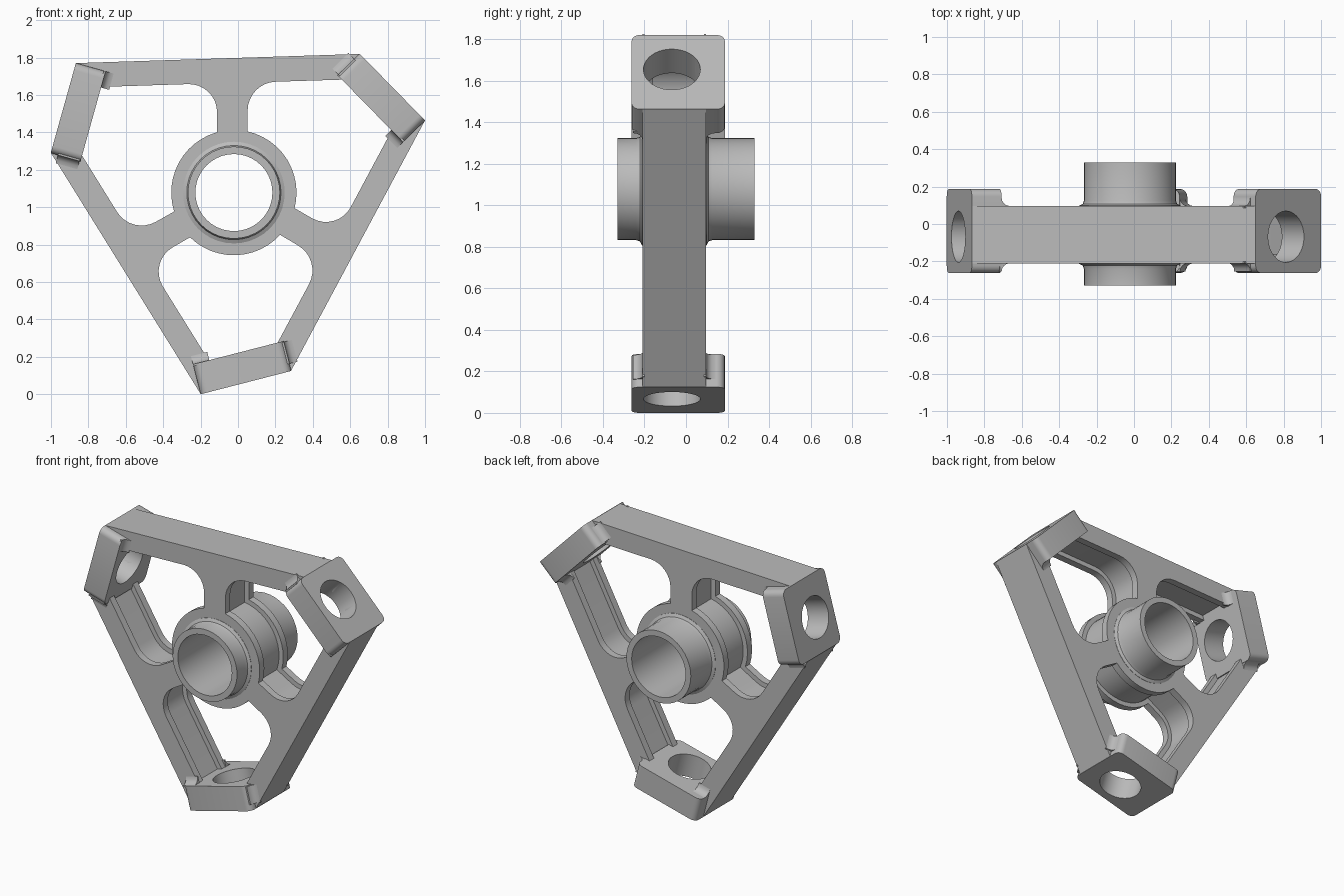
import bpy, bmesh
from math import sin, cos, asin, radians, pi, tau
from mathutils import Vector

if "Cube" in bpy.data.objects:
    bpy.data.objects.remove(bpy.data.objects["Cube"], do_unlink=True)

HUB = Vector((-0.022, 0, 1.078))          # hub centre
FRONT, BACK = -0.21, 0.096                # plate faces
PAD_FRONT, PAD_BACK = -0.262, 0.187
PAD_IN, PAD_OUT = 0.835, 1.0              # pad distances from the hub
T0, T1 = -0.44, 0.06                      # pad extent along its tangent
X, Y, Z = Vector((1, 0, 0)), Vector((0, 1, 0)), Vector((0, 0, 1))
PAD_ANGLES = [radians(a) for a in (44.4, 164.4, 284.4)]

metal = bpy.data.materials.new("grey_metal")
metal.use_nodes = True
metal.diffuse_color = (0.5, 0.5, 0.5, 1)
metal.node_tree.nodes["Principled BSDF"].inputs["Base Color"].default_value = (0.5, 0.5, 0.5, 1)


def make_object(name, bm):
    bmesh.ops.recalc_face_normals(bm, faces=bm.faces)
    mesh = bpy.data.meshes.new(name)
    bm.to_mesh(mesh)
    bm.free()
    mesh.materials.append(metal)
    obj = bpy.data.objects.new(name, mesh)
    bpy.context.collection.objects.link(obj)
    return obj


def prism(name, pts, ax, ay, az, lo, hi, origin=HUB):
    """Extrude a 2D outline in the ax, ay plane along az."""
    bm = bmesh.new()
    ends = [[bm.verts.new(origin + ax * u + ay * v + az * h) for u, v in pts] for h in (lo, hi)]
    bm.faces.new(ends[0])
    bm.faces.new(ends[1][::-1])
    for i in range(len(pts)):
        j = (i + 1) % len(pts)
        bm.faces.new((ends[0][i], ends[0][j], ends[1][j], ends[1][i]))
    return make_object(name, bm)


def circle(r, cx=0, cy=0, n=40):
    return [(cx + r * cos(tau * i / n), cy + r * sin(tau * i / n)) for i in range(n)]


def rounded(prev, corner, nxt, r, n=8):
    """Arc that rounds one corner of an outline."""
    p, c, q = Vector(prev), Vector(corner), Vector(nxt)
    a, b = (p - c).normalized(), (q - c).normalized()
    half = a.angle(b) / 2
    mid = c + (a + b).normalized() * (r / sin(half))
    tan_len = r * cos(half) / sin(half)
    s, e = (c + a * tan_len - mid).normalized(), (c + b * tan_len - mid).normalized()
    return [tuple(mid + s.slerp(e, i / n) * r) for i in range(n + 1)]


def cut(obj, cutters):
    for c in cutters:
        c.hide_render = True
        mod = obj.modifiers.new("cut", 'BOOLEAN')
        mod.operation, mod.solver, mod.object = 'DIFFERENCE', 'EXACT', c
    bpy.context.view_layer.update()
    graph = bpy.context.evaluated_depsgraph_get()
    mesh = bpy.data.meshes.new_from_object(obj.evaluated_get(graph))
    obj.modifiers.clear()
    obj.data = mesh


def smooth(obj):
    bpy.ops.object.select_all(action='DESELECT')
    obj.select_set(True)
    bpy.context.view_layer.objects.active = obj
    bpy.ops.object.shade_smooth_by_angle(angle=radians(32))


def window(g):
    """Window outline, grown by g, between two spokes, the hub collar and two arms."""
    down, out = Vector((0.5, -0.866)) * g, Vector((-0.85, -0.527)) * g
    top_pad = (-0.768, 0.563 + g)
    top = (-0.09 + g, 0.585 + g)
    low = Vector((-0.547, -0.229)) + down + out
    arm_pad = Vector((-0.848, 0.257)) + out
    R = 0.335 - g
    a0 = pi / 2 + asin((0.09 - g) / R)
    a1 = radians(210) - asin((0.072 - g) / R)
    arc = [(R * cos(a0 + (a1 - a0) * i / 12), R * sin(a0 + (a1 - a0) * i / 12)) for i in range(13)]
    return ([top_pad] + rounded(top_pad, top, arc[0], 0.15 + g) + arc
            + rounded(arc[-1], low, arm_pad, 0.155 + g) + [tuple(arm_pad)])


def pad_axes(a):
    return X * cos(a) + Z * sin(a), Z * cos(a) - X * sin(a)


# Plate: outline through the outer pad corners
outline = []
for a in PAD_ANGLES:
    n, t = pad_axes(a)
    for s in (T0, T1):
        p = n * (PAD_OUT - 0.002) + t * s
        outline.append((p.x, p.z))
plate = prism("frame_plate", outline, X, Z, Y, FRONT, BACK)

# Windows with a recessed channel round their inner walls, plus the bore
cutters = [prism("bore_cutter", circle(0.225), X, Z, Y, -0.5, 0.5)]
for k in range(3):
    ax, ay = pad_axes(tau * k / 3)
    cutters.append(prism("window_cutter", window(0), ax, ay, Y, -0.5, 0.5))
    cutters.append(prism("channel_cutter", window(0.032), ax, ay, Y, FRONT + 0.05, BACK - 0.05))

# Mounting pads with holes
holes, pads = [], []
corners = [(T0, PAD_FRONT), (T1, PAD_FRONT), (T1, PAD_BACK), (T0, PAD_BACK)]
shape = []
for i in range(4):
    shape += rounded(corners[i - 1], corners[i], corners[(i + 1) % 4], 0.04, 5)
for a in PAD_ANGLES:
    n, t = pad_axes(a)
    pad = prism("mounting_pad", shape, t, Y, n, PAD_IN, PAD_OUT)
    hole = prism("hole_cutter", circle(0.137, -0.172, -0.068), t, Y, n, 0.7, 1.2)
    cut(pad, [hole])
    pads.append(pad)
    holes.append(hole)
cut(plate, cutters + holes)
for c in cutters + holes:
    bpy.data.objects.remove(c, do_unlink=True)

# Fillets where the pads meet the plate faces
w = 0.045
cove = [(-0.01, -0.01), (w, -0.01), (w, 0), (0.6 * w, 0.08 * w), (0.3 * w, 0.3 * w),
        (0.08 * w, 0.6 * w), (0, w), (-0.01, w)]
fillets = []
for a in PAD_ANGLES:
    n, t = pad_axes(a)
    for side, y in ((-Y, FRONT), (Y, BACK)):
        base = HUB + Y * y
        fillets.append(prism("inner_fillet", cove, -n, side, t, T0, -0.35, base + n * PAD_IN))
        fillets.append(prism("end_fillet", cove, t, side, n, PAD_IN + 0.005, 0.96, base + t * T1))

# Hub tube with flared roots, spun round its axis
profile = [(0.206, -0.33), (0.246, -0.33), (0.246, -0.24), (0.252, -0.222), (0.272, FRONT - 0.002),
           (0.272, BACK + 0.002), (0.252, 0.108), (0.246, 0.126), (0.246, 0.33), (0.206, 0.33)]
bm = bmesh.new()
N = 40
rings = [[bm.verts.new(HUB + Vector((r * cos(tau * i / N), y, r * sin(tau * i / N)))) for i in range(N)]
         for r, y in profile]
for k in range(len(rings)):
    p, q = rings[k - 1], rings[k]
    for i in range(N):
        j = (i + 1) % N
        bm.faces.new((p[i], p[j], q[j], q[i]))
hub = make_object("hub_tube", bm)

for obj in [plate, hub] + pads + fillets:
    smooth(obj)
